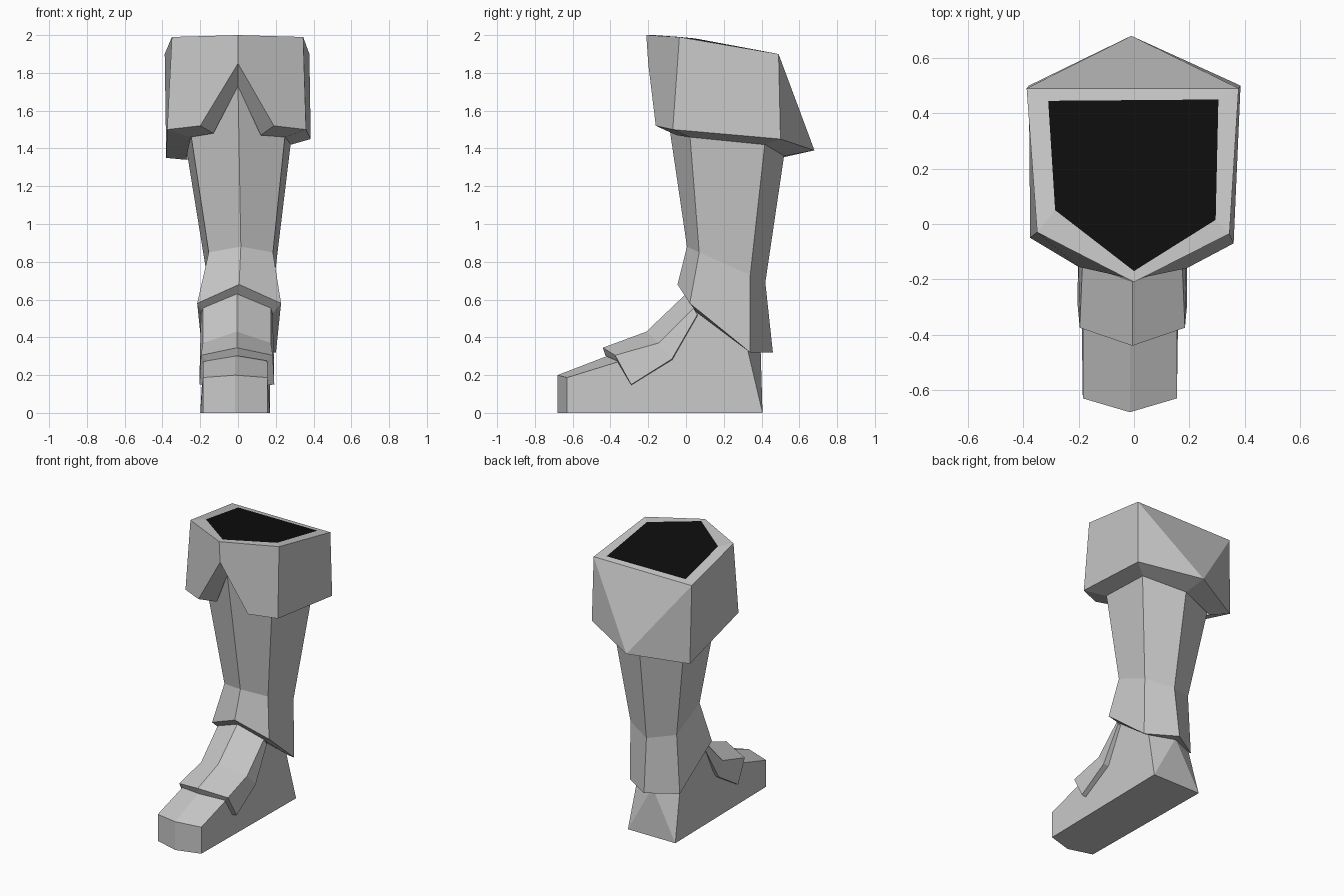
import bpy
import bmesh

cube = bpy.data.objects.get("Cube")
if cube:
    bpy.data.objects.remove(cube, do_unlink=True)


def material(name, value):
    mat = bpy.data.materials.new(name)
    mat.use_nodes = True
    colour = (value, value, value, 1)
    mat.diffuse_color = colour
    mat.node_tree.nodes["Principled BSDF"].inputs["Base Color"].default_value = colour
    return mat


GREY = material("plain_grey", 0.58)
BLACK = material("opening_black", 0.004)


def build(name, verts, faces, dark=(), shift=0, orient=True):
    """Make a flat-shaded object; faces listed in dark become black."""
    bm = bmesh.new()
    points = [bm.verts.new(v) for v in verts]
    for i, face in enumerate(faces):
        f = bm.faces.new([points[k] for k in face])
        f.material_index = int(i in dark)
    if orient:
        bmesh.ops.recalc_face_normals(bm, faces=bm.faces)
    mesh = bpy.data.meshes.new(name)
    bm.to_mesh(mesh)
    bm.free()
    mesh.materials.append(GREY)
    if dark:
        mesh.materials.append(BLACK)
    obj = bpy.data.objects.new(name, mesh)
    obj.location.x = shift
    bpy.context.collection.objects.link(obj)
    return obj


def bridge(a, b, n):
    """Quads joining two rings of n points that start at indices a and b."""
    return [(a + i, a + (i + 1) % n, b + (i + 1) % n, b + i) for i in range(n)]


def full_ring(half, shift):
    """Complete a half ring running from front centre to back centre."""
    other = [(-x, y, z) for x, y, z in half[-2:0:-1]]
    return [(x + shift, y, z) for x, y, z in half + other]


# Cuff: five-sided top, notched front, pointed back, thick rim
top = [(0, -.21, 2), (.345, -.035, 1.99), (.378, .49, 1.9),
       (-.388, .49, 1.9), (-.35, -.03, 1.99)]
hole = [(0, -.17, 2), (.295, .015, 1.985), (.305, .45, 1.907),
        (-.31, .445, 1.908), (-.285, .05, 1.982)]
hem = [(0, -.2, 1.85), (.19, -.16, 1.52), (.36, -.07, 1.5), (.385, .5, 1.45),
       (-.01, .68, 1.39), (-.38, .5, 1.35), (-.375, -.05, 1.5), (-.2, -.155, 1.52)]
lining = [(0, -.12, 1.73), (.12, -.05, 1.47), (.25, .02, 1.46), (.28, .42, 1.42),
          (0, .52, 1.36), (-.275, .42, 1.34), (-.25, .02, 1.46), (-.13, -.05, 1.48)]
T, H, B, L = 0, 5, 10, 18
cuff_faces = [
    tuple(range(H, B)),
    (T, T + 1, B + 2, B + 1, B), (T, B, B + 7, B + 6, T + 4),
    (T + 1, T + 2, B + 3, B + 2), (T + 4, B + 6, B + 5, T + 3),
    (T + 2, T + 3, B + 4), (T + 2, B + 4, B + 3), (T + 3, B + 5, B + 4),
]
cuff_faces += bridge(T, H, 5) + bridge(B, L, 8)
build("cuff", top + hole + hem + lining, cuff_faces, dark=(0,))

# Shin: six-sided rings, narrow at the ankle, flared hem turned under
rings = [
    ([(0, -.12, 1.73), (.25, .02, 1.48), (.282, .42, 1.45), (0, .525, 1.4)], 0),
    ([(0, .005, .88), (.17, .07, .85), (.18, .34, .73), (0, .42, .69)], .015),
    ([(0, -.045, .68), (.222, .02, .58), (.195, .34, .32), (0, .46, .32)], .006),
    ([(0, 0, .63), (.185, .06, .53), (.17, .32, .335), (0, .39, .33)], 0),
]
shin_verts, shin_faces = [], [tuple(range(6)), tuple(range(18, 24))]
for half, shift in rings:
    shin_verts += full_ring(half, shift)
for start in (0, 6, 12):
    shin_faces += bridge(start, start + 6, 6)
build("shin_guard", shin_verts, shin_faces)

# Boot: half of the foot, mirrored
centre = [(0, -.68, 0), (0, -.68, .2), (0, -.42, .3), (0, -.2, .39),
          (0, .02, .61), (0, .395, .34), (0, .405, 0)]
side = [(.17, -.63, 0), (.17, -.63, .187), (.17, -.36, .27), (.165, -.14, .33),
        (.18, .06, .53), (.165, .325, .34), (.185, .405, 0)]
boot_faces = [(i, i + 1, i + 8, i + 7) for i in range(4)]
boot_faces += [(4, 5, 12, 11), (5, 13, 12), (5, 6, 13), (0, 7, 13, 6), tuple(range(7, 14))]
boot = build("boot", centre + side, boot_faces, shift=-.015)
boot.modifiers.new("mirror", "MIRROR")

# Instep plate: folded sheet over the boot, mirrored and thickened
rows = [
    (0, -.44, .345), (.19, -.375, .305), (.198, -.29, .15),
    (0, -.21, .43), (.18, -.145, .37), (.196, -.075, .285),
    (0, 0, .63), (.18, .04, .555), (.19, .06, .52),
]
plate_faces = [(i, i + 1, i + 4, i + 3) for i in (0, 1, 3, 4)]
plate = build("instep_plate", rows, plate_faces, shift=-.006, orient=False)
plate.modifiers.new("mirror", "MIRROR")
thick = plate.modifiers.new("thickness", "SOLIDIFY")
thick.thickness = .045
thick.offset = -1
